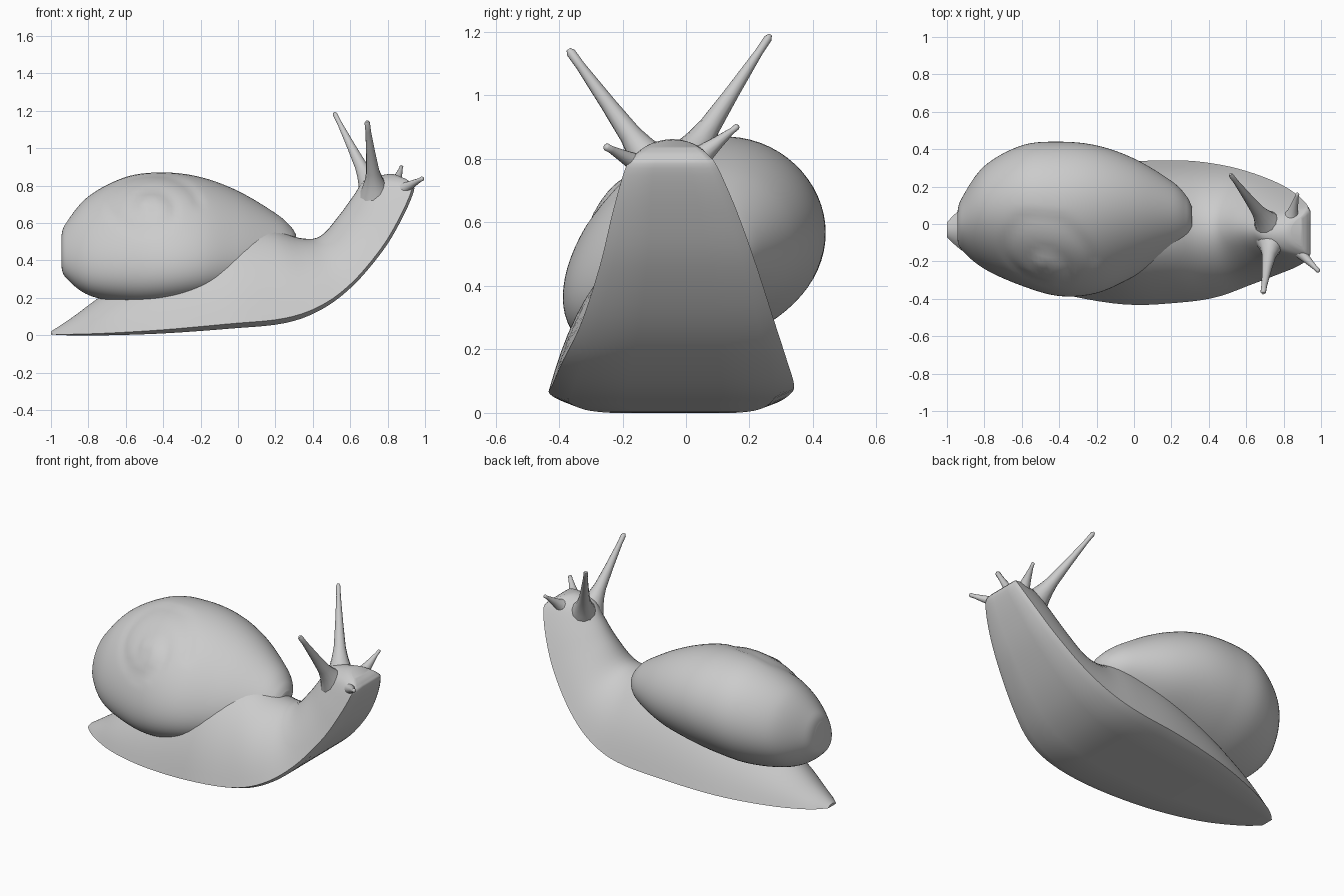
import bpy, bmesh, math
from mathutils import Vector

if "Cube" in bpy.data.objects:
    bpy.data.objects.remove(bpy.data.objects["Cube"], do_unlink=True)

grey = bpy.data.materials.new("plain grey")
grey.use_nodes = True
grey.diffuse_color = (0.6, 0.6, 0.6, 1)
grey.node_tree.nodes["Principled BSDF"].inputs["Base Color"].default_value = grey.diffuse_color


def smooth_rows(keys, steps):
    """Catmull-Rom interpolation of rows of numbers."""
    rows = [Vector(k) for k in keys]
    out = []
    for i in range(len(rows) - 1):
        p0, p1, p2 = rows[max(i - 1, 0)], rows[i], rows[i + 1]
        p3 = rows[min(i + 2, len(rows) - 1)]
        for s in range(steps):
            t = s / steps
            out.append(p1 + (p2 - p0) * (t / 2)
                       + (2 * p0 - 5 * p1 + 4 * p2 - p3) * (t * t / 2)
                       + (3 * p1 - p0 - 3 * p2 + p3) * (t ** 3 / 2))
    return out + [rows[-1]]


def loft(name, rings, angle):
    """Skin closed rings of points, cap both ends and shade smooth."""
    bm = bmesh.new()
    loops = [[bm.verts.new(p) for p in ring] for ring in rings]
    for a, b in zip(loops, loops[1:]):
        for i in range(len(a)):
            j = (i + 1) % len(a)
            bm.faces.new((a[i], a[j], b[j], b[i]))
    bm.faces.new(loops[0])
    bm.faces.new(loops[-1])
    bmesh.ops.recalc_face_normals(bm, faces=bm.faces)
    mesh = bpy.data.meshes.new(name)
    bm.to_mesh(mesh)
    bm.free()
    mesh.materials.append(grey)
    ob = bpy.data.objects.new(name, mesh)
    bpy.context.collection.objects.link(ob)
    bpy.ops.object.select_all(action='DESELECT')
    ob.select_set(True)
    bpy.context.view_layer.objects.active = ob
    bpy.ops.object.shade_smooth_by_angle(angle=math.radians(angle))
    return ob


# Body: sole x, sole z, back x, back z, right edge y, left edge y
body_keys = [
    (-1.00, 0.005, -1.00, 0.02, -0.07, 0.01),
    (-0.91, 0.00, -0.88, 0.10, -0.15, 0.09),
    (-0.70, 0.00, -0.70, 0.23, -0.27, 0.19),
    (-0.40, 0.01, -0.40, 0.40, -0.37, 0.28),
    (-0.05, 0.035, -0.10, 0.55, -0.43, 0.33),
    (0.25, 0.065, 0.15, 0.57, -0.42, 0.34),
    (0.45, 0.14, 0.33, 0.52, -0.39, 0.32),
    (0.62, 0.27, 0.44, 0.53, -0.33, 0.28),
    (0.78, 0.46, 0.54, 0.64, -0.27, 0.22),
    (0.88, 0.63, 0.62, 0.75, -0.23, 0.16),
    (0.94, 0.77, 0.68, 0.83, -0.19, 0.10),
    (0.93, 0.81, 0.79, 0.86, -0.16, 0.07),
    (0.90, 0.835, 0.84, 0.86, -0.12, 0.04),
]


def body_ring(k):
    sx, sz, bx, bz, y0, y1 = k
    mid, half = (y0 + y1) / 2, (y1 - y0) / 2
    ring = []
    # Sloping flanks that round over at the back, above a bevelled foot rim
    for i in range(27):
        a = math.pi * i / 26
        h = math.sin(a)
        w = math.copysign(math.sqrt(max(0, 1 - h ** 3)) * (1 - 0.38 * h), math.cos(a))
        h = 0.05 + 0.95 * h
        ring.append((sx + (bx - sx) * h, mid + half * w, sz + (bz - sz) * h))
    ring += [(sx, mid + half * f, sz) for f in (-0.84, -0.4, 0, 0.4, 0.84)]
    return ring


loft("body", [body_ring(k) for k in smooth_rows(body_keys, 5)], 50)

# Shell: x, right y, left y, bottom z, top z
shell_keys = [
    (-0.945, -0.08, 0.06, 0.37, 0.53),
    (-0.92, -0.14, 0.14, 0.31, 0.60),
    (-0.80, -0.24, 0.31, 0.22, 0.745),
    (-0.60, -0.33, 0.42, 0.18, 0.85),
    (-0.40, -0.385, 0.44, 0.18, 0.875),
    (-0.20, -0.37, 0.42, 0.21, 0.85),
    (0.00, -0.28, 0.35, 0.26, 0.775),
    (0.20, -0.16, 0.23, 0.34, 0.655),
    (0.28, -0.10, 0.15, 0.40, 0.585),
    (0.31, -0.05, 0.09, 0.45, 0.54),
]
TILT = 0.25
SAG = 0.18
INWARD = Vector((0, 0.8, -0.6))


def carve(p, mid):
    """Sink a spiral seam and raise the tip on the right side of the shell."""
    if p.y > mid:
        return p
    dx, dz = p.x + 0.48, (p.z - 0.69) * 1.4
    r = math.hypot(dx, dz)
    turn = (math.atan2(dz, dx) / math.tau) % 1
    depth = 0
    for lap in range(2):
        seam = 0.27 - 0.13 * (turn + lap)
        depth += 0.008 * math.exp(-((r - seam) / 0.025) ** 2)
    depth -= 0.018 * math.exp(-(r / 0.11) ** 2)
    return p + INWARD * depth


def shell_ring(k):
    x, y0, y1, z0, z1 = k
    mid, half, zc, zh = (y0 + y1) / 2, (y1 - y0) / 2, (z0 + z1) / 2, (z1 - z0) / 2
    lean = min(TILT * half, 0.8 * zh)
    rise = math.sqrt(zh ** 2 - lean ** 2)
    ring = []
    for i in range(72):
        a = math.tau * i / 72
        c = math.cos(a)
        p = Vector((x, mid + half * c, zc + rise * math.sin(a) + lean * c - SAG * zh * c * c))
        ring.append(carve(p, mid))
    return ring


loft("shell", [shell_ring(k) for k in smooth_rows(shell_keys, 9)], 60)


# Tentacles: widely flared root, slender stalk and rounded tip
def tentacle(name, root, tip, radius, end):
    root, tip = Vector(root), Vector(tip)
    axis = tip - root
    side = axis.cross(Vector((0, 0, 1))).normalized()
    other = axis.normalized().cross(side)
    shape = [(-0.14, radius * 1.9), (0, radius * 1.3), (0.1, radius), (0.22, radius * 0.75),
             (0.5, (radius + end) * 0.4), (0.85, end), (0.97, end), (1, end * 0.5)]
    rings = []
    for t, r in shape:
        rings.append([root + axis * t + (side * math.cos(a) + other * math.sin(a)) * r
                      for a in (math.tau * i / 12 for i in range(12))])
    loft(name, rings, 60)


tentacle("left_eye_stalk", (0.70, 0.02, 0.82), (0.515, 0.265, 1.19), 0.046, 0.013)
tentacle("right_eye_stalk", (0.73, -0.12, 0.80), (0.69, -0.37, 1.145), 0.048, 0.015)
tentacle("left_feeler", (0.84, 0.03, 0.795), (0.875, 0.165, 0.905), 0.042, 0.01)
tentacle("right_feeler", (0.86, -0.125, 0.77), (0.99, -0.255, 0.84), 0.042, 0.012)
